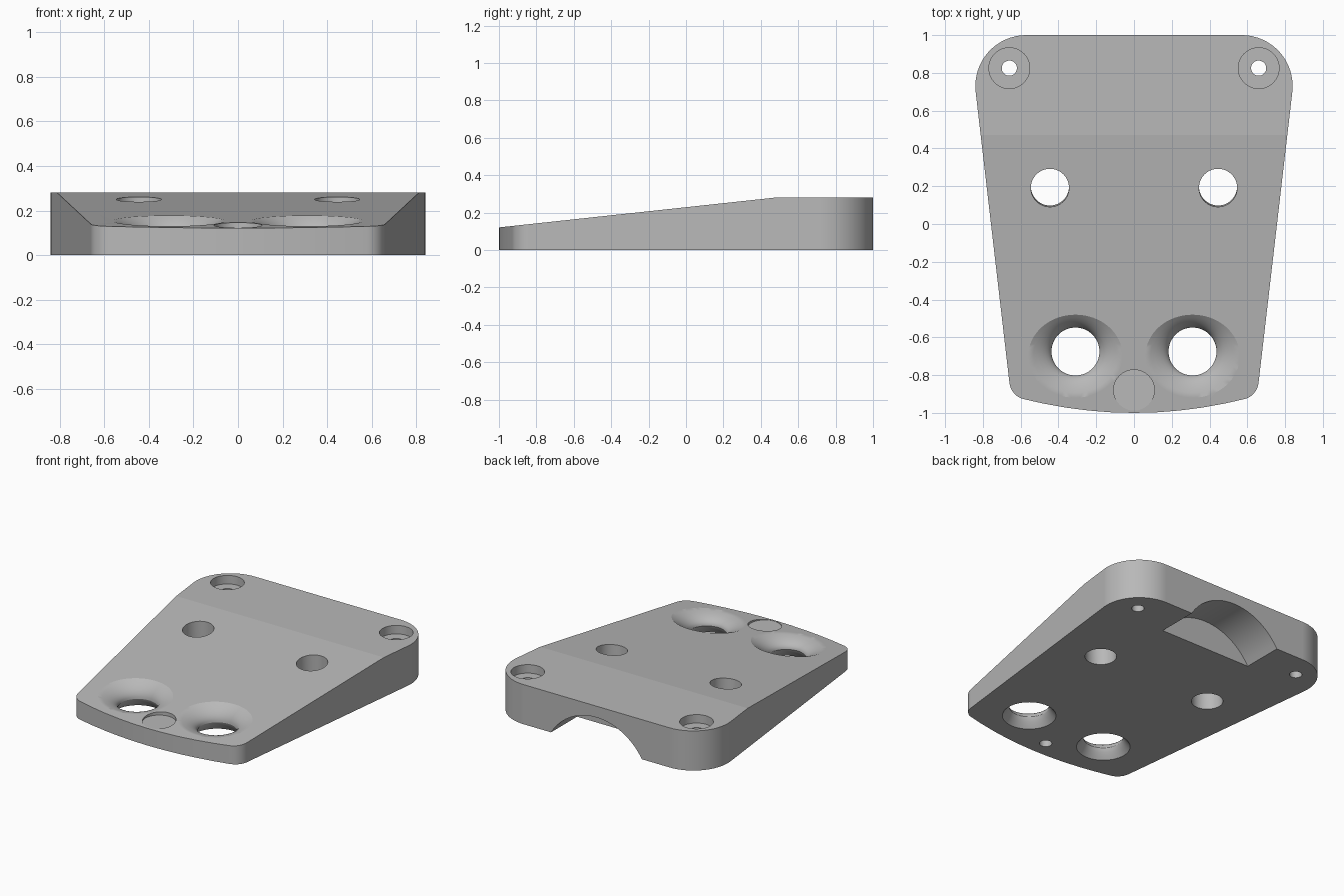
import bpy, bmesh
from math import sin, cos, radians, pi, sqrt
from mathutils import Vector

cube = bpy.data.objects.get("Cube")
if cube:
    bpy.data.objects.remove(cube, do_unlink=True)

SLOPE, BREAK_Y, HEIGHT = 0.108, 0.47, 0.28


def top_z(y):
    return HEIGHT - SLOPE * max(0, BREAK_Y - y)


def loft(name, rings):
    """Closed solid through a list of equal-length point rings."""
    bm = bmesh.new()
    loops = [[bm.verts.new(p) for p in ring] for ring in rings]
    n = len(loops[0])
    for a, b in zip(loops, loops[1:]):
        for i in range(n):
            j = (i + 1) % n
            bm.faces.new((a[i], a[j], b[j], b[i]))
    bm.faces.new(loops[0])
    bm.faces.new(loops[-1])
    bmesh.ops.recalc_face_normals(bm, faces=bm.faces)
    mesh = bpy.data.meshes.new(name)
    bm.to_mesh(mesh)
    bm.free()
    obj = bpy.data.objects.new(name, mesh)
    bpy.context.collection.objects.link(obj)
    return obj


def prism(name, points, start, end):
    """Extrude a 3D polygon between two offsets."""
    return loft(name, [[Vector(p) + Vector(o) for p in points] for o in (start, end)])


def circle(x, y, z, rx, ry=None, n=64):
    ry = ry or rx
    return [(x + rx * cos(2 * pi * i / n), y + ry * sin(2 * pi * i / n), z) for i in range(n)]


def cylinder(x, y, r, z0, z1, lean=0):
    """Vertical hole cutter, its upper end shifted forward by lean."""
    return loft("hole_cutter", [circle(x, y, z0, r), circle(x, y - lean, z1, r)])


def boolean(obj, cutter, operation="DIFFERENCE"):
    cutter.hide_render = True
    mod = obj.modifiers.new("cut", "BOOLEAN")
    mod.operation, mod.solver, mod.object = operation, "EXACT", cutter
    bpy.context.view_layer.objects.active = obj
    bpy.ops.object.modifier_apply(modifier=mod.name)
    bpy.data.objects.remove(cutter, do_unlink=True)


def arc(cx, cy, r, a0, a1, steps):
    angles = [radians(a0 + (a1 - a0) * i / steps) for i in range(steps + 1)]
    return [(cx + r * cos(a), cy + r * sin(a), 0) for a in angles]


# Tapered outline: rounded back corner, small front corner, bowed front edge
half = arc(0.57, 0.73, 0.27, 90, -6, 16) + arc(0.56, -0.83, 0.1, -6, -80, 8)
half += [(x, -1 + 0.215 * x * x, 0) for x in (0.48, 0.36, 0.24, 0.12)]
outline = half + [(0, -1, 0)] + [(-x, y, z) for x, y, z in reversed(half)]
plate = prism("wedge_plate", outline, (0, 0, -0.1), (0, 0, 0.5))

# Side profile gives the flat back and sloping front
profile = [(0, y, z) for y, z in ((-1.2, 0), (1.2, 0), (1.2, HEIGHT),
                                  (BREAK_Y, HEIGHT), (-1.2, top_z(-1.2)))]
boolean(plate, prism("profile_cutter", profile, (-1, 0, 0), (1, 0, 0)), "INTERSECT")

# Arched notch under the back edge
rise, width = 0.2, 0.355
radius = (width ** 2 + rise ** 2) / (2 * rise)
arch = [(width, 0, -0.1)]
for i in range(33):
    x = width * (1 - i / 16)
    arch.append((x, 0, rise - radius + sqrt(radius ** 2 - x * x)))
arch.append((-width, 0, -0.1))
boolean(plate, prism("notch_cutter", arch, (0, 0.71, 0), (0, 1.2, 0)))


# Flared front holes: narrow throat, rounded top bell and lower flare
def flared_hole(x):
    y, throat, waist = -0.675, 0.127, 0.065
    rings = [circle(x, y, -0.1, 0.172)]
    for i in range(6):
        t = i / 5
        rings.append(circle(x, y, waist * t, throat + 0.045 * (1 - t) ** 1.3))
    bell, steps = radians(45), 8
    for i in range(1, steps + 1):
        a = bell * i / steps
        fr, fz = (1 - cos(a)) / (1 - cos(bell)), sin(a) / sin(bell)
        ring = circle(x, y - 0.025 * fr, 0, throat + 0.123 * fr, throat + 0.093 * fr)
        rings.append([(px, py, waist + (top_z(py) - waist) * fz) for px, py, _ in ring])
    rings.append([(px, py, pz + 0.2) for px, py, pz in rings[-1]])
    return loft("flare_cutter", rings)


for side in (-1, 1):
    boolean(plate, flared_hole(side * 0.31))
    # Plain middle holes
    boolean(plate, cylinder(side * 0.445, 0.202, 0.101, -0.1, 0.4, 0.015))
    # Counterbored back corner holes
    boolean(plate, cylinder(side * 0.66, 0.825, 0.108, 0.22, 0.4))
    boolean(plate, cylinder(side * 0.66, 0.825, 0.04, -0.1, 0.4))

# Shallow front recess and blind hole beneath it
boolean(plate, cylinder(0, -0.88, 0.108, 0.121, 0.4))
boolean(plate, cylinder(0, -0.88, 0.04, -0.1, 0.09))

# Single grey finish
grey = bpy.data.materials.new("plain_grey")
grey.use_nodes = True
grey.diffuse_color = (0.48, 0.48, 0.48, 1)
grey.node_tree.nodes["Principled BSDF"].inputs["Base Color"].default_value = grey.diffuse_color
plate.data.materials.clear()
plate.data.materials.append(grey)
for face in plate.data.polygons:
    face.material_index = 0

# Smooth curves, crisp break line where the slope begins
bpy.ops.object.select_all(action="DESELECT")
plate.select_set(True)
bpy.context.view_layer.objects.active = plate
bpy.ops.object.shade_smooth_by_angle(angle=radians(20))
verts = plate.data.vertices
for edge in plate.data.edges:
    ends = [verts[i].co for i in edge.vertices]
    if all(abs(p.y - BREAK_Y) < 0.001 and p.z > HEIGHT - 0.001 for p in ends):
        edge.use_edge_sharp = True
weighted = plate.modifiers.new("flat_shading", "WEIGHTED_NORMAL")
weighted.keep_sharp = True
